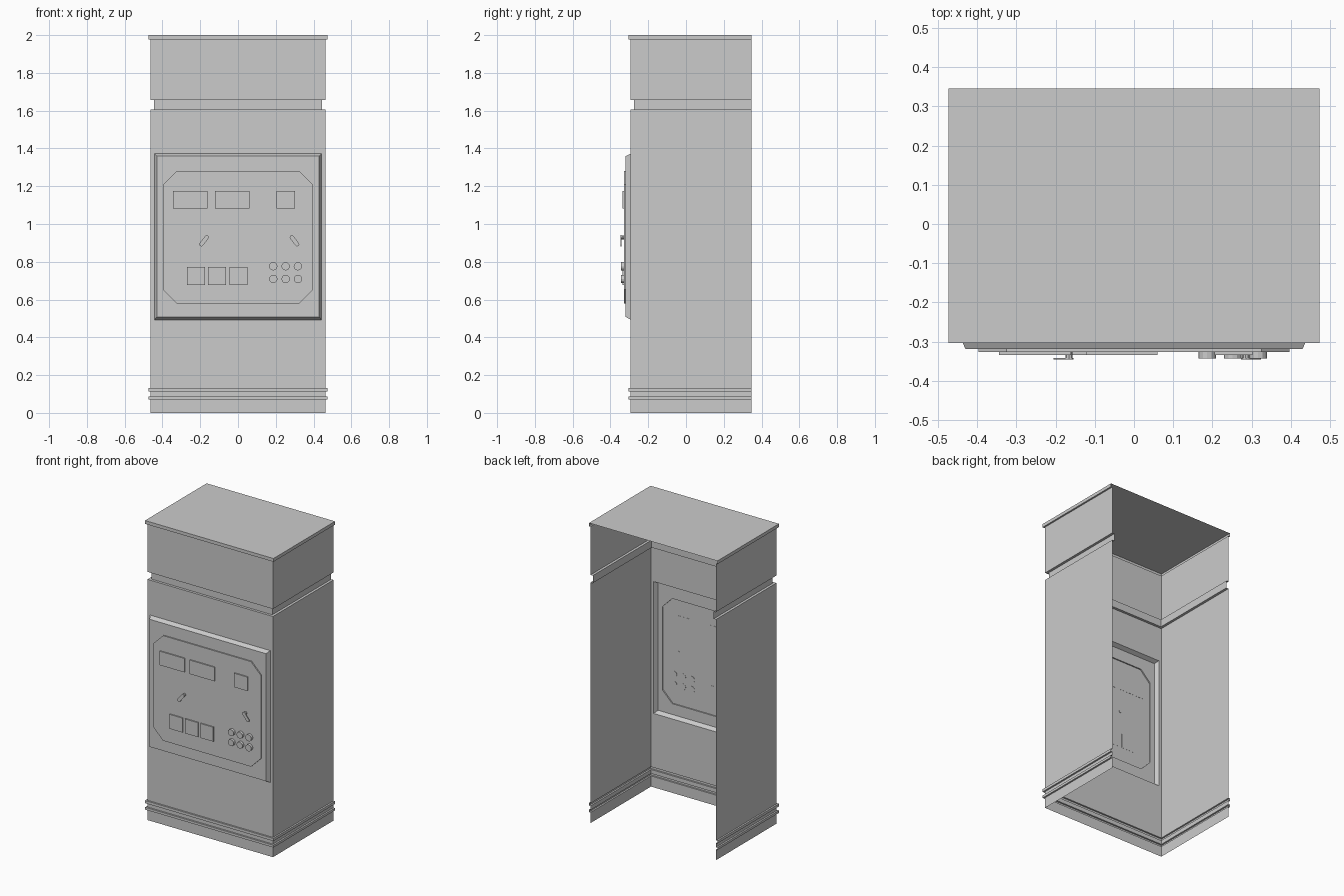
import bpy, bmesh, math
from mathutils import Matrix, Vector

if "Cube" in bpy.data.objects:
    bpy.data.objects.remove(bpy.data.objects["Cube"])

BACK = 0.346


def finish(name, bm):
    bmesh.ops.remove_doubles(bm, verts=bm.verts, dist=1e-5)
    me = bpy.data.meshes.new(name)
    bm.to_mesh(me)
    bm.free()
    ob = bpy.data.objects.new(name, me)
    bpy.context.collection.objects.link(ob)
    return ob


def outline(bm, hx, z0, z1, y, c=0.0):
    """Chamfered rectangle facing the front (8 points, c=0 gives a plain one)."""
    pts = [(-hx + c, z0), (hx - c, z0), (hx, z0 + c), (hx, z1 - c),
           (hx - c, z1), (-hx + c, z1), (-hx, z1 - c), (-hx, z0 + c)]
    return [bm.verts.new((x, y, z)) for x, z in pts]


def stitch(bm, loops):
    for a, b in zip(loops, loops[1:]):
        for i in range(8):
            j = (i + 1) % 8
            bm.faces.new((a[i], a[j], b[j], b[i]))


def block(name, x0, x1, z0, z1, y0, y1):
    bm = bmesh.new()
    m = Matrix.Translation(((x0 + x1) / 2, (y0 + y1) / 2, (z0 + z1) / 2)) \
        @ Matrix.Diagonal((x1 - x0, y1 - y0, z1 - z0, 1))
    bmesh.ops.create_cube(bm, size=1, matrix=m)
    return finish(name, bm)


def disc(bm, x, z, r, y0, y1, n):
    m = Matrix.Translation((x, (y0 + y1) / 2, z)) @ Matrix.Rotation(math.pi / 2, 4, 'X')
    bmesh.ops.create_cone(bm, cap_ends=True, segments=n, radius1=r, radius2=r,
                          depth=abs(y1 - y0), matrix=m)


# Cabinet shell: moulding profile swept round three sides, open back and bottom
LEDGE, GROOVE = 0.011, -0.017
profile = [(0, 0), (0, .071), (LEDGE, .071), (LEDGE, .087), (0, .087), (0, .114),
           (LEDGE, .114), (LEDGE, .132), (0, .132), (0, 1.606), (GROOVE, 1.606),
           (GROOVE, 1.656), (0, 1.656), (0, 1.978), (LEDGE, 1.978), (LEDGE, 2.0)]
FRONT = -0.2925
bm = bmesh.new()
rows = []
for d, z in profile:
    w, f = 0.463 + d, FRONT - d
    rows.append([bm.verts.new(p) for p in
                 ((-w, BACK, z), (-w, f, z), (w, f, z), (w, BACK, z))])
for k, (a, b) in enumerate(zip(rows, rows[1:])):
    for i in range(3):
        if k == 8 and i == 1:
            continue  # main front wall gets an opening instead
        bm.faces.new((a[i], a[i + 1], b[i + 1], b[i]))
bm.faces.new(rows[-1])
stitch(bm, [outline(bm, .463, .132, 1.606, FRONT), outline(bm, .443, .493, 1.373, FRONT)])
finish("cabinet_shell", bm)

# Control panel: sloped bezel with a raised chamfered plate
bm = bmesh.new()
loops = [outline(bm, .443, .493, 1.373, FRONT), outline(bm, .430, .508, 1.359, -.319),
         outline(bm, .397, .58, 1.281, -.319, .072), outline(bm, .397, .58, 1.281, -.327, .072)]
stitch(bm, loops)
bm.faces.new(loops[-1])
finish("control_panel", bm)

# Display windows
for i, (x0, x1) in enumerate([(-.345, -.161), (-.123, .060), (.205, .303)]):
    block(f"display_{i + 1}", x0, x1, 1.082, 1.175, -.335, -.326)

# Square push buttons
for i in range(3):
    x = -.271 + i * .1135
    block(f"square_button_{i + 1}", x, x + .095, .677, .773, -.335, -.326)

# Round buttons
bm = bmesh.new()
for x in (.187, .252, .317):
    for z in (.709, .776):
        disc(bm, x, z, .022, -.3255, -.344, 12)
finish("round_buttons", bm)

# Tilted lever switches: thin rounded handle on a stem
for name, cx, s in (("lever_left", -.180, 1), ("lever_right", .299, -1)):
    bm = bmesh.new()
    ang = math.radians(52)
    pts = []
    for end in (1, -1):
        for k in range(5):
            t = -math.pi / 2 + k * math.pi / 4 + (0 if end > 0 else math.pi)
            u, v = end * .024 + .011 * math.cos(t), .011 * math.sin(t)
            pts.append((cx + s * (u * math.cos(ang) - v * math.sin(ang)),
                        .911 + u * math.sin(ang) + v * math.cos(ang)))
    face = bm.faces.new([bm.verts.new((x, -.346, z)) for x, z in pts])
    ext = bmesh.ops.extrude_face_region(bm, geom=[face], use_keep_orig=True)
    bmesh.ops.translate(bm, vec=Vector((0, .004, 0)),
                        verts=[g for g in ext["geom"] if isinstance(g, bmesh.types.BMVert)])
    bmesh.ops.recalc_face_normals(bm, faces=bm.faces)
    disc(bm, cx + s * .014, .929, .010, -.3255, -.343, 10)
    finish(name, bm)
